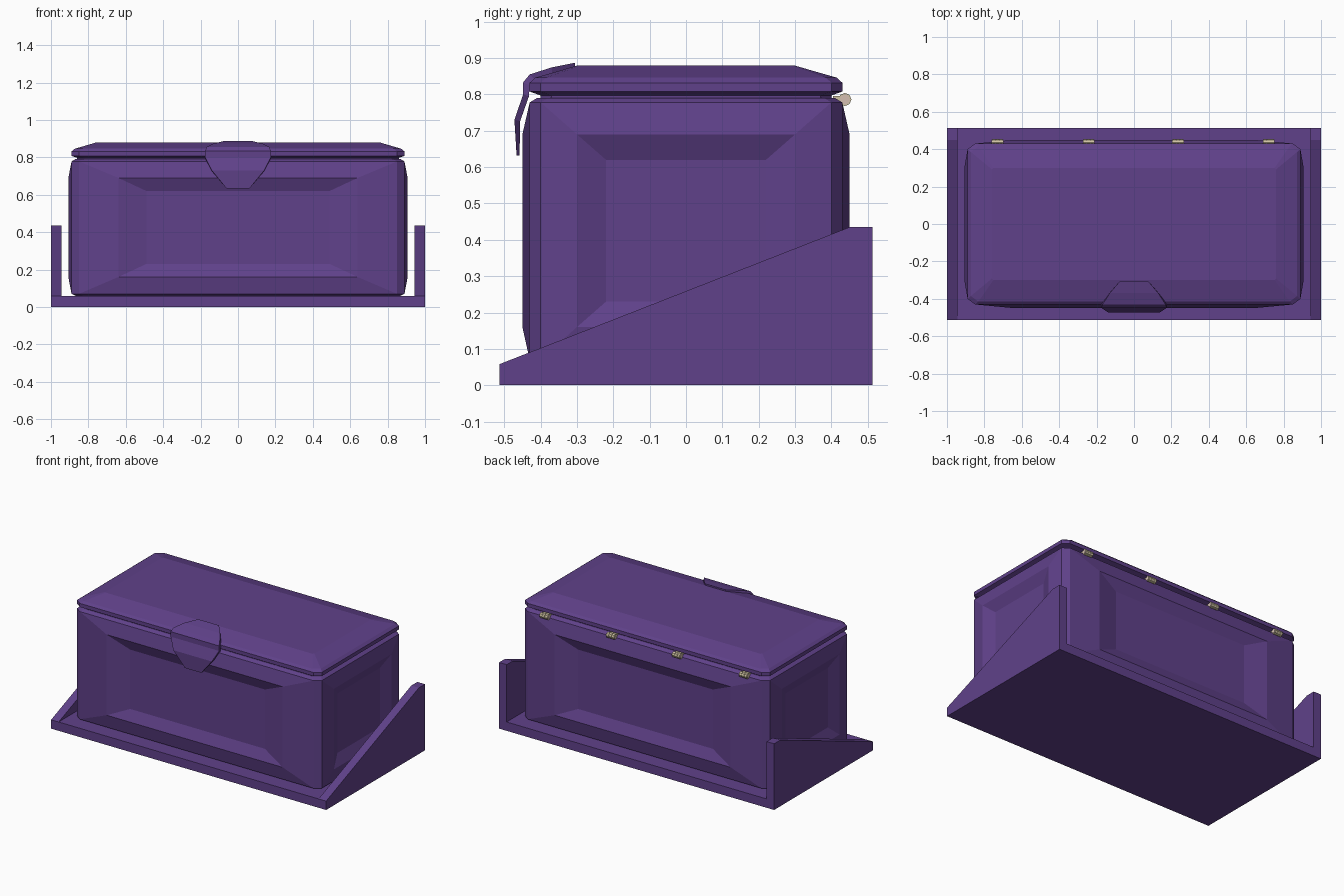
import bpy, bmesh, math
from mathutils import Matrix

old = bpy.data.objects.get("Cube")
if old:
    bpy.data.objects.remove(old, do_unlink=True)


def material(name, rgb):
    m = bpy.data.materials.new(name)
    m.use_nodes = True
    m.diffuse_color = (*rgb, 1)
    m.node_tree.nodes["Principled BSDF"].inputs["Base Color"].default_value = (*rgb, 1)
    return m


PURPLE = material("purple", (0.117, 0.053, 0.255))
BRASS = material("pale brass", (0.62, 0.54, 0.36))
PIN = material("pale pin metal", (0.66, 0.52, 0.44))


def finish(bm, name, mat):
    bmesh.ops.recalc_face_normals(bm, faces=bm.faces[:])
    me = bpy.data.meshes.new(name)
    bm.to_mesh(me)
    bm.free()
    me.materials.append(mat)
    ob = bpy.data.objects.new(name, me)
    bpy.context.scene.collection.objects.link(ob)
    return ob


def loft(bm, rings):
    """Skin equal-length rings of points and cap both ends; return the side faces."""
    loops = [[bm.verts.new(p) for p in r] for r in rings]
    sides = []
    n = len(loops[0])
    for a, b in zip(loops, loops[1:]):
        sides.append([bm.faces.new((a[i], a[(i + 1) % n], b[(i + 1) % n], b[i]))
                      for i in range(n)])
    bm.faces.new(loops[0][::-1])
    bm.faces.new(loops[-1])
    return sides


def octagon(hx, hy, z, cx=0.04, cy=0.03):
    """Rectangle with cut corners."""
    q = [(hx, hy - cy), (hx - cx, hy)]
    pts = q + [(-x, y) for x, y in q[::-1]]
    pts += [(-x, -y) for x, y in pts]
    return [(x, y, z) for x, y in pts]


def box(name, lo, hi, mat):
    bm = bmesh.new()
    loft(bm, [[(lo[0], lo[1], z), (hi[0], lo[1], z), (hi[0], hi[1], z), (lo[0], hi[1], z)]
              for z in (lo[2], hi[2])])
    return finish(bm, name, mat)


# Tray: floor slab and two sloping side walls
box("tray_floor", (-0.945, -0.513, 0), (0.945, 0.513, 0.058), PURPLE)
WALL = [(-0.513, 0), (0.513, 0), (0.513, 0.435), (0.45, 0.435), (-0.513, 0.058)]
for side, s in (("left", 1), ("right", -1)):
    bm = bmesh.new()
    loft(bm, [[(s * x, y, z) for y, z in WALL] for x in (0.945, 1.0)])
    finish(bm, side + "_tray_wall", PURPLE)

# Chest body with raised and then sunken panels on four sides
bm = bmesh.new()
sides = loft(bm, [octagon(0.865, 0.405, 0.058), octagon(0.89, 0.43, 0.07),
                  octagon(0.89, 0.43, 0.778), octagon(0.87, 0.41, 0.79)])
bm.normal_update()
for f in sides[1]:
    c = f.calc_center_median()
    front = abs(c.x) < 0.01
    if not front and abs(c.y) > 0.01:
        continue
    if front:   # (half width, bottom, top, distance from centre)
        steps = [(0.64, 0.16, 0.69, 0.45), (0.49, 0.23, 0.62, 0.42)]
    else:
        steps = [(0.30, 0.16, 0.69, 0.907), (0.22, 0.23, 0.62, 0.877)]
    for half, low, high, out in steps:
        bmesh.ops.inset_individual(bm, faces=[f], thickness=0.03)
        for v in f.verts:
            z = high if v.co.z > 0.42 else low
            if front:
                v.co = (math.copysign(half, v.co.x), math.copysign(out, c.y), z)
            else:
                v.co = (math.copysign(out, c.x), math.copysign(half, v.co.y), z)
finish(bm, "chest_body", PURPLE)

# Lid with a narrow neck, rolled rim and sloping top
bm = bmesh.new()
loft(bm, [octagon(0.86, 0.40, 0.785), octagon(0.86, 0.40, 0.797),
          octagon(0.89, 0.43, 0.808), octagon(0.89, 0.43, 0.832),
          octagon(0.872, 0.415, 0.846), octagon(0.76, 0.30, 0.879, 0.008, 0.008)])
finish(bm, "lid", PURPLE)

# Shield-shaped clasp folding over the front edge: half width, outer y/z, inner y/z
CLASP = [(0.075, -0.305, 0.887, -0.305, 0.875), (0.13, -0.37, 0.874, -0.368, 0.855),
         (0.168, -0.43, 0.855, -0.415, 0.84), (0.176, -0.448, 0.833, -0.43, 0.825),
         (0.176, -0.448, 0.80, -0.432, 0.795), (0.14, -0.472, 0.73, -0.456, 0.727),
         (0.06, -0.466, 0.632, -0.458, 0.632)]
bm = bmesh.new()
loft(bm, [[(-w, yo, zo), (w, yo, zo), (w, yi, zi), (-w, yi, zi)]
          for w, yo, zo, yi, zi in CLASP])
finish(bm, "clasp", PURPLE)


def cylinder(name, x, width, radius, mat):
    bm = bmesh.new()
    bmesh.ops.create_cone(bm, cap_ends=True, segments=8, radius1=radius, radius2=radius,
                          depth=width, matrix=Matrix.Translation((x, 0.437, 0.786))
                          @ Matrix.Rotation(math.pi / 2, 4, 'Y'))
    return finish(bm, name, mat)


# Hinges: leaf, three knuckles and a pin
for i, x in enumerate((-0.73, -0.243, 0.235, 0.72), 1):
    box(f"hinge_leaf_{i}", (x - 0.028, 0.405, 0.782), (x + 0.028, 0.437, 0.796), BRASS)
    for k in (-1, 0, 1):
        cylinder(f"hinge_{i}_knuckle_{k + 2}", x + k * 0.019, 0.017, 0.018, BRASS)
    cylinder(f"hinge_pin_{i}", x, 0.062, 0.014, PIN)
